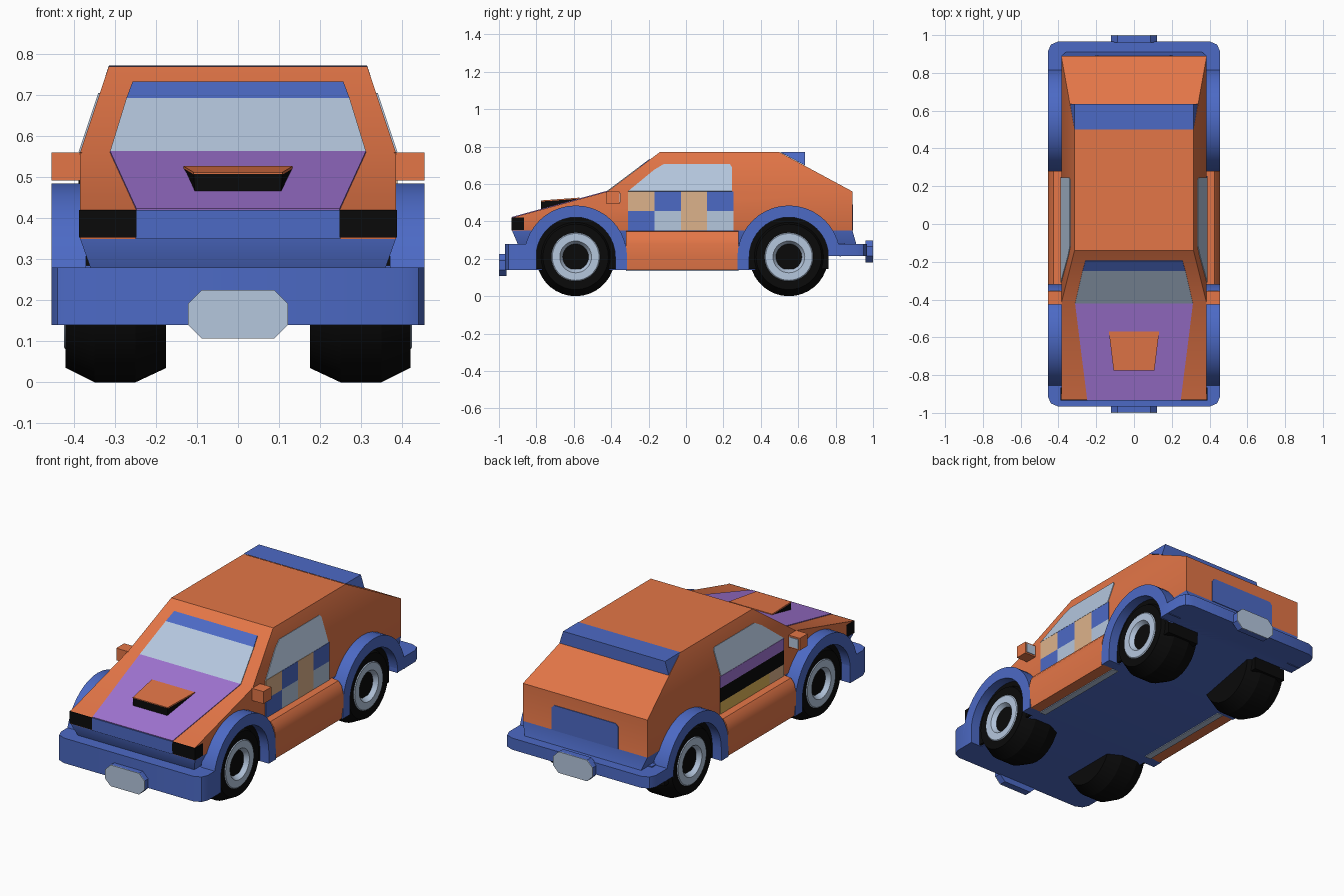
import bpy, bmesh, math
from mathutils import Vector

if "Cube" in bpy.data.objects:
    bpy.data.objects.remove(bpy.data.objects["Cube"])


def material(name, r, g, b):
    m = bpy.data.materials.new(name)
    m.diffuse_color = (r, g, b, 1)
    m.use_nodes = True
    m.node_tree.nodes["Principled BSDF"].inputs["Base Color"].default_value = m.diffuse_color
    return m


ORANGE = material("orange paint", 0.77, 0.18, 0.063)
BLUE = material("blue paint", 0.073, 0.144, 0.56)
PURPLE = material("purple paint", 0.366, 0.181, 0.672)
GLASS = material("pale grey", 0.46, 0.57, 0.73)
BEIGE = material("beige", 0.72, 0.45, 0.26)
GOLD = material("gold", 0.75, 0.47, 0.10)
BLACK = material("black", 0.003, 0.003, 0.003)


def finish(bm, name, *mats, angle=25):
    bmesh.ops.remove_doubles(bm, verts=bm.verts, dist=1e-5)
    bmesh.ops.recalc_face_normals(bm, faces=bm.faces)
    me = bpy.data.meshes.new(name)
    bm.to_mesh(me)
    bm.free()
    for m in mats:
        me.materials.append(m)
    me.shade_smooth()
    me.set_sharp_from_angle(angle=math.radians(angle))
    ob = bpy.data.objects.new(name, me)
    bpy.context.collection.objects.link(ob)
    return ob


def bridge(bm, a, b, skip=()):
    """Two matching outlines joined by side faces and closed with caps."""
    va, vb = [bm.verts.new(p) for p in a], [bm.verts.new(p) for p in b]
    n = len(a)
    bm.faces.new(va)
    bm.faces.new(vb[::-1])
    for i in range(n):
        if i not in skip:
            j = (i + 1) % n
            bm.faces.new((va[i], vb[i], vb[j], va[j]))


def solid(name, a, b, mat):
    bm = bmesh.new()
    bridge(bm, a, b)
    return finish(bm, name, mat)


def along_x(name, yz, x0, x1, mat):
    return solid(name, [(x0, y, z) for y, z in yz], [(x1, y, z) for y, z in yz], mat)


def along_y(name, xz, y0, y1, mat):
    return solid(name, [(x, y0, z) for x, z in xz], [(x, y1, z) for x, z in xz], mat)


def along_z(name, xy, z0, z1, mat):
    return solid(name, [(x, y, z0) for x, y in xy], [(x, y, z1) for x, y in xy], mat)


def box(name, x, y, z, mat):
    return along_z(name, [(x[0], y[0]), (x[1], y[0]), (x[1], y[1]), (x[0], y[1])], z[0], z[1], mat)


def panel(name, pts, mat, out):
    """Thin painted panel just proud of the surface, facing 'out'."""
    o = Vector(out).normalized()
    pts = [Vector(p) for p in pts]
    return solid(name, [p - o * 0.002 for p in pts], [p + o * 0.004 for p in pts], mat)


# Body shell: lower flare, main body and cabin in one skin
def half_width(z):
    if z < 0.35:
        return 0.36
    return 0.385 - max(0, z - 0.56) / 0.21 * 0.07


bm = bmesh.new()
for yz, skip in (
    ([(-.90, .28), (-.93, .35), (.89, .35), (.91, .28)], (1,)),
    ([(-.93, .35), (-.93, .42), (-.42, .56), (.89, .56), (.89, .35)], (2, 4)),
    ([(-.42, .56), (-.14, .77), (.50, .77), (.89, .56)], (3,)),
):
    bridge(bm, [(-half_width(z), y, z) for y, z in yz],
           [(half_width(z), y, z) for y, z in yz], skip)
for f in bm.faces:
    f.material_index = 1 if f.calc_center_median().z < 0.345 else 0
finish(bm, "body_shell", ORANGE, BLUE)

# Floor pan, rising behind the rear axle
along_x("floor_pan", [(-.85, .14), (.40, .14), (.76, .215), (.85, .215), (.85, .285), (-.85, .285)],
        -.385, .385, BLUE)

# Rear roof spoiler
sp = [(.50, .772, .315), (.635, .772, .315), (.635, .70, .338)]
solid("roof_spoiler", [(-w, y, z) for y, z, w in sp], [(w, y, z) for y, z, w in sp], BLUE)

# Bumpers and number plates
for name, s, z0, y_in, pz in (("front", -1, .14, .80, .166), ("rear", 1, .215, .76, .24)):
    xy = [(.455, y_in), (.455, .915), (.44, .95), (.40, .967)]
    xy += [(-x, y) for x, y in xy[::-1]]
    along_z(name + "_bumper", [(x, s * y) for x, y in xy], z0, .28, BLUE)
    w, h, c = .122, .059, .034
    octagon = [(w, h - c), (w - c, h), (c - w, h), (-w, h - c),
               (-w, c - h), (c - w, -h), (w - c, -h), (w, c - h)]
    octagon = [(x, pz + z) for x, z in octagon]
    along_y(name + "_plate_mount", octagon, s * .96, s * .996, BLUE)
    panel(name + "_plate", [(x, s * .996, z) for x, z in octagon], GLASS, (0, s, 0))


# Wheels, liners and arches
def lathe(name, profile, s, cy, mat, n=36):
    bm = bmesh.new()
    rings = [[bm.verts.new((s * x, cy + r * math.cos(2 * math.pi * i / n),
                            .21 + r * math.sin(2 * math.pi * i / n))) for i in range(n)]
             for x, r in profile]
    for a, b in zip(rings, rings[1:]):
        for i in range(n):
            j = (i + 1) % n
            bm.faces.new((a[i], a[j], b[j], b[i]))
    return finish(bm, name, mat, angle=22)


def half_ring(cy, r, n=20):
    return [(cy + r * math.cos(math.pi * i / n), .21 + r * math.sin(math.pi * i / n))
            for i in range(n + 1)]


for side, s in (("right", 1), ("left", -1)):
    for end, cy, back_z in (("front", -.59, .14), ("rear", .55, .215)):
        tag = f"{end}_{side}_"
        lathe(tag + "tyre", [(.175, .0005), (.175, .175), (.25, .21), (.35, .21),
                             (.42, .175), (.42, .125)], s, cy, BLACK)
        lathe(tag + "rim", [(.42, .13), (.424, .125), (.424, .085), (.395, .066),
                            (.395, .0005)], s, cy, GLASS)
        well = half_ring(cy, .212)
        along_x(tag + "wheel_well", [(cy + .212, .145)] + well + [(cy - .212, .145)],
                s * .20, s * .40, BLACK)
        ring = [(cy + .275, back_z)] + half_ring(cy, .275) + [(cy - .275, .14)]
        ring += [(cy - .212, .14)] + half_ring(cy, .212)[::-1] + [(cy + .212, back_z)]
        along_x(tag + "arch", ring, s * .37, s * .455, BLUE)

    # Rounded sill between the arches, with a grey strip below
    sill = [(.38, .35), (.425, .345), (.445, .32), (.455, .28), (.455, .20), (.448, .14), (.38, .14)]
    along_y(side + "_sill", [(s * x, z) for x, z in sill], -.32, .28, ORANGE)
    box(side + "_sill_strip", (s * .345, s * .382), (-.32, .28), (.136, .142), GLASS)

    # Door mirror
    box(side + "_mirror", (s * .38, s * .455), (-.425, -.355), (.492, .56), ORANGE)
    panel(side + "_mirror_glass", [(s * x, -.355, z) for x, z in
          ((.392, .50), (.447, .50), (.447, .552), (.392, .552))], GLASS, (0, 1, 0))

    # Headlamp wrapping the corner
    box(side + "_headlamp", (s * .247, s * .388), (-.934, -.865), (.353, .42), BLACK)

    # Side window
    panel(side + "_window", [(s * half_width(z), y, z) for y, z in
          ((-.31, .56), (-.17, .675), (-.12, .705), (.235, .705), (.245, .69), (.245, .56))],
          GLASS, (s, 0, 1 / 3))


def door_panel(name, s, y0, y1, z0, z1, mat):
    panel(name, [(s * .385, y, z) for y, z in ((y0, z0), (y1, z0), (y1, z1), (y0, z1))],
          mat, (s, 0, 0))


# Right door: chequered panels
for row, (z0, z1, mats) in enumerate(((.455, .56, (BEIGE, BLUE, BEIGE, BLUE)),
                                      (.35, .455, (BLUE, GLASS, BEIGE, GLASS)))):
    for i, m in enumerate(mats):
        door_panel(f"right_check_{row}_{i}", 1, -.31 + .141 * i, -.31 + .141 * (i + 1), z0, z1, m)

# Left door: stripes
door_panel("left_purple_stripe", -1, -.31, .25, .495, .56, PURPLE)
door_panel("left_black_stripe", -1, -.31, .25, .415, .495, BLACK)
door_panel("left_gold_stripe", -1, -.18, .25, .35, .415, GOLD)
door_panel("left_beige_end", -1, -.31, -.18, .35, .415, BEIGE)


# Windscreen, sun strip and bonnet panel
def front_y(z):
    return -.42 + (z - .56) / .21 * .28 if z >= .56 else -.93 + (z - .42) / .14 * .51


for name, z0, w0, z1, w1, m, out in (
    ("windscreen", .56, .312, .69, .272, GLASS, (0, -.21, .28)),
    ("sun_strip", .69, .272, .73, .257, BLUE, (0, -.21, .28)),
    ("bonnet_panel", .42, .248, .56, .312, PURPLE, (0, -.14, .51)),
):
    panel(name, [(-w0, front_y(z0), z0), (w0, front_y(z0), z0),
                 (w1, front_y(z1), z1), (-w1, front_y(z1), z1)], m, out)

# Bonnet scoop: black intake with an orange lid
lid = [(-.108, -.775, .508), (.108, -.775, .508), (.133, -.57, .523), (-.133, -.57, .523)]
base = [(-.105, -.775, .46), (.105, -.775, .46), (.13, -.57, .51), (-.13, -.57, .51)]
solid("scoop_intake", base, lid, BLACK)
panel("scoop_lid", lid, ORANGE, (0, -.07, 1))

# Front grille and tailgate panel
panel("front_grille", [(x, -.93, z) for x, z in
      ((-.25, .35), (.25, .35), (.25, .42), (-.25, .42))], BLUE, (0, -1, 0))
panel("tailgate_panel", [(x, .89, z) for x, z in
      ((-.205, .35), (.205, .35), (.205, .475), (.19, .49), (-.19, .49), (-.205, .475))],
      BLUE, (0, 1, 0))
